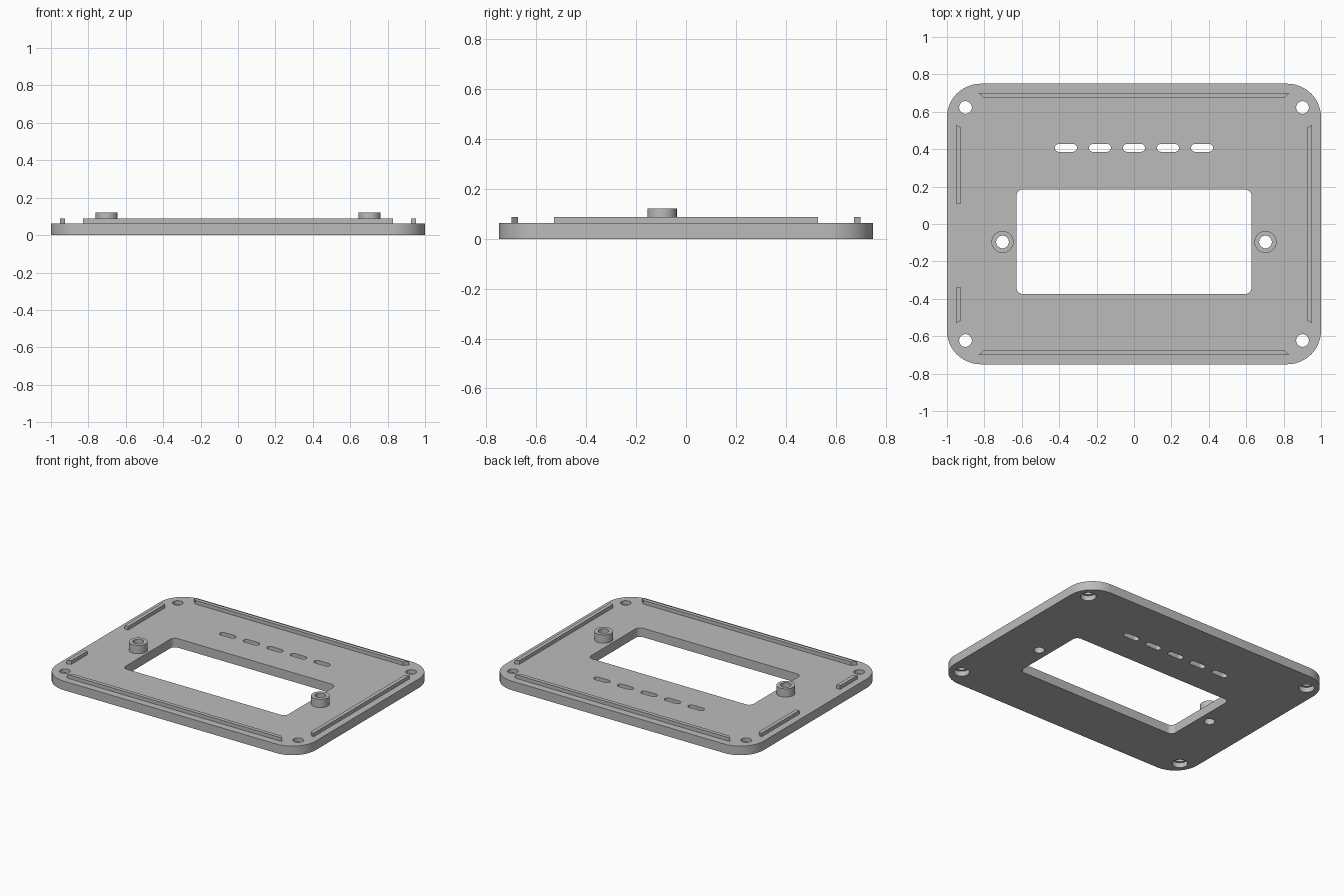
import bpy, bmesh, math

cube = bpy.data.objects.get("Cube")
if cube:
    bpy.data.objects.remove(cube, do_unlink=True)

TOP = 0.063       # upper face of the plate
RIB_TOP = 0.088
BOSS_TOP = 0.121
BOSS_X, BOSS_Y = 0.703, -0.096

grey = bpy.data.materials.new("plain_grey")
grey.use_nodes = True
grey.diffuse_color = (0.5, 0.5, 0.5, 1)
grey.node_tree.nodes["Principled BSDF"].inputs["Base Color"].default_value = (0.5, 0.5, 0.5, 1)


def rounded_outline(hx, hy, r, cx=0, cy=0, steps=12):
    """Counter-clockwise rounded rectangle; equal sizes give a circle or slot."""
    pts = []
    for i, (sx, sy) in enumerate([(1, 1), (-1, 1), (-1, -1), (1, -1)]):
        for k in range(steps + 1):
            a = (i + k / steps) * math.pi / 2
            p = (cx + sx * (hx - r) + r * math.cos(a), cy + sy * (hy - r) + r * math.sin(a))
            if not pts or math.dist(p, pts[-1]) > 1e-5:
                pts.append(p)
    if math.dist(pts[0], pts[-1]) < 1e-5:
        pts.pop()
    return pts


def add_prism(bm, pts, z0, z1):
    low = [bm.verts.new((x, y, z0)) for x, y in pts]
    high = [bm.verts.new((x, y, z1)) for x, y in pts]
    n = len(pts)
    bm.faces.new(low[::-1])
    bm.faces.new(high)
    for i in range(n):
        j = (i + 1) % n
        bm.faces.new((low[i], low[j], high[j], high[i]))


def finish(name, bm):
    bmesh.ops.recalc_face_normals(bm, faces=bm.faces)
    mesh = bpy.data.meshes.new(name)
    bm.to_mesh(mesh)
    bm.free()
    mesh.materials.append(grey)
    ob = bpy.data.objects.new(name, mesh)
    bpy.context.collection.objects.link(ob)
    return ob


def smooth(ob):
    bpy.ops.object.select_all(action='DESELECT')
    ob.select_set(True)
    bpy.context.view_layer.objects.active = ob
    bpy.ops.object.shade_smooth_by_angle(angle=math.radians(30))


def prism(name, pts, z0, z1):
    bm = bmesh.new()
    add_prism(bm, pts, z0, z1)
    return finish(name, bm)


# Plate with softened upper and lower rims
bm = bmesh.new()
add_prism(bm, rounded_outline(1, 0.75, 0.18), 0, TOP)
rims = [e for e in bm.edges if abs(e.verts[0].co.z - e.verts[1].co.z) < 1e-6]
bmesh.ops.bevel(bm, geom=rims, offset=0.008, segments=2, profile=0.5, affect='EDGES')
plate = finish("cover_plate", bm)

# Openings: window, vent slots, screw holes and boss holes
bm = bmesh.new()
add_prism(bm, rounded_outline(0.628, 0.28, 0.035, 0, -0.095), -0.1, 0.2)
for i in range(-2, 3):
    add_prism(bm, rounded_outline(0.059, 0.021, 0.021, i * 0.182, 0.407), -0.1, 0.2)
for sx in (-1, 1):
    add_prism(bm, rounded_outline(0.034, 0.034, 0.034, sx * BOSS_X, BOSS_Y), -0.1, 0.2)
    for sy in (-1, 1):
        add_prism(bm, rounded_outline(0.034, 0.034, 0.034, sx * 0.901, sy * 0.623), -0.1, 0.2)
openings = finish("openings_cutter", bm)

# Wider screw head recesses on the underside
bm = bmesh.new()
for sx in (-1, 1):
    for sy in (-1, 1):
        add_prism(bm, rounded_outline(0.05, 0.05, 0.05, sx * 0.901, sy * 0.623), -0.1, 0.035)
recesses = finish("screw_recess_cutter", bm)

for cutter in (openings, recesses):
    cutter.hide_render = True
    mod = plate.modifiers.new(cutter.name, 'BOOLEAN')
    mod.operation = 'DIFFERENCE'
    mod.solver = 'EXACT'
    mod.object = cutter
bpy.context.view_layer.update()
cut_mesh = bpy.data.meshes.new_from_object(
    plate.evaluated_get(bpy.context.evaluated_depsgraph_get()))
plate.modifiers.clear()
plate.data = cut_mesh
for cutter in (openings, recesses):
    bpy.data.objects.remove(cutter, do_unlink=True)
smooth(plate)

# Hollow bosses beside the window
for side, sx in (("left", 1), ("right", -1)):
    bm = bmesh.new()
    rings = []
    for r, z in ((0.034, TOP), (0.059, TOP), (0.059, BOSS_TOP), (0.034, BOSS_TOP)):
        rings.append([bm.verts.new((x, y, z)) for x, y in
                      rounded_outline(r, r, r, sx * BOSS_X, BOSS_Y)])
    n = len(rings[0])
    for k in range(4):
        a, b = rings[k], rings[(k + 1) % 4]
        for i in range(n):
            j = (i + 1) % n
            bm.faces.new((a[i], a[j], b[j], b[i]))
    smooth(finish(side + "_boss", bm))

# Locating ribs, with mitred ends towards the corners
for name, s in (("back_rib", 1), ("front_rib", -1)):
    prism(name, [(-0.83, s * 0.7), (0.83, s * 0.7), (0.803, s * 0.673), (-0.803, s * 0.673)],
          TOP, RIB_TOP)


def side_rib(name, s, y0, y1, mitre0, mitre1):
    prism(name, [(s * 0.952, y0), (s * 0.952, y1),
                 (s * 0.925, y1 - mitre1), (s * 0.925, y0 + mitre0)], TOP, RIB_TOP)


side_rib("left_rib", 1, -0.53, 0.53, 0.014, 0.014)
side_rib("right_back_rib", -1, 0.11, 0.53, 0, 0.014)
side_rib("right_front_rib", -1, -0.53, -0.34, 0.014, 0)
